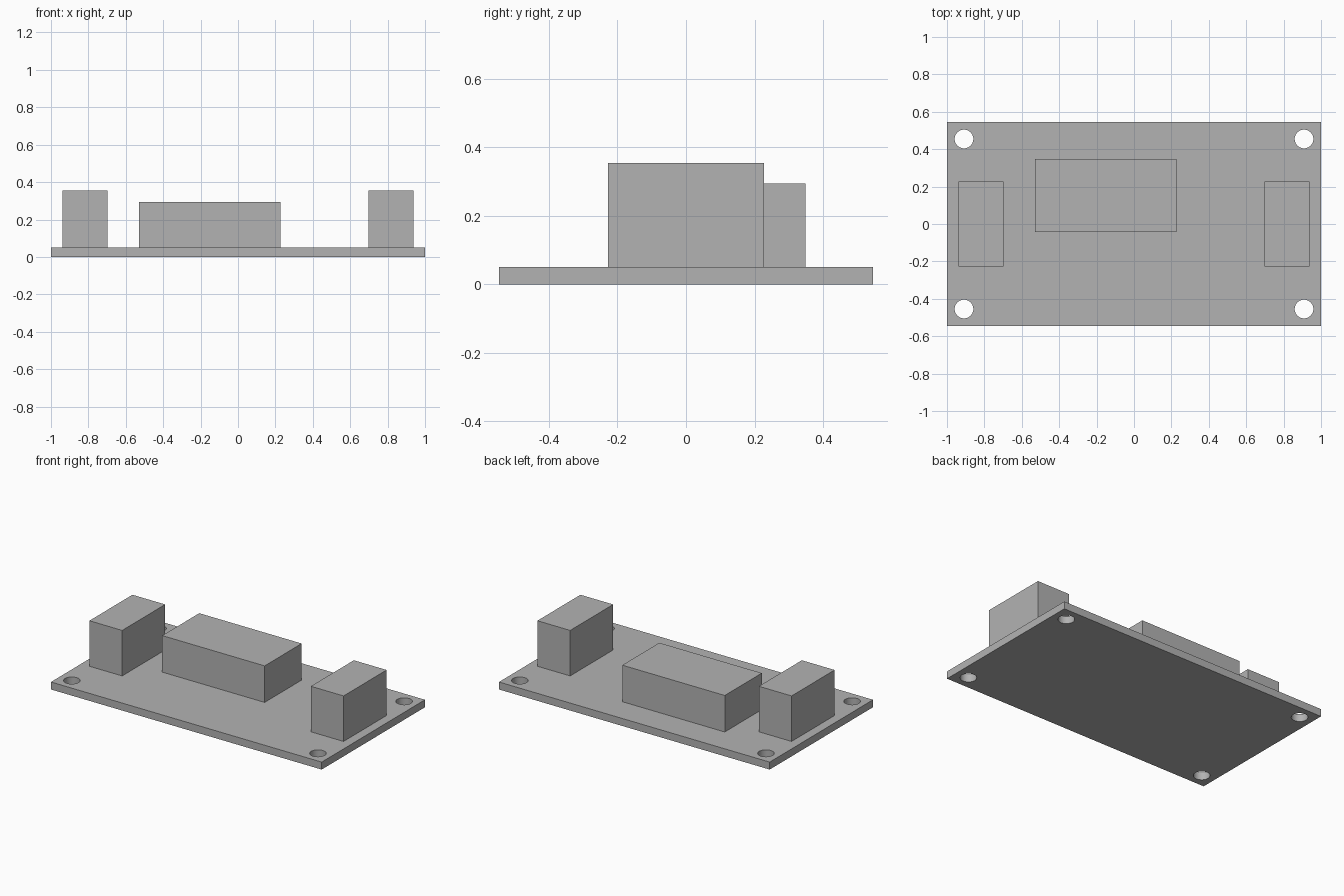
import bpy
import math

if "Cube" in bpy.data.objects:
    bpy.data.objects.remove(bpy.data.objects["Cube"], do_unlink=True)

# Single grey finish
GREY = (0.45, 0.45, 0.45, 1.0)
grey = bpy.data.materials.new("plain_grey")
grey.use_nodes = True
grey.diffuse_color = GREY
grey.node_tree.nodes["Principled BSDF"].inputs["Base Color"].default_value = GREY


def block(name, x, y, z):
    """Box spanning the given (low, high) range on each axis."""
    spans = (x, y, z)
    bpy.ops.mesh.primitive_cube_add(size=1, location=[(a + b) / 2 for a, b in spans])
    obj = bpy.context.object
    obj.name = name
    obj.scale = [b - a for a, b in spans]
    bpy.ops.object.transform_apply(location=False, rotation=False, scale=True)
    obj.data.materials.append(grey)
    return obj


BOARD_TOP = 0.05

# Circuit board with four round corner mounting holes
board = block("board", (-1, 1), (-0.545, 0.545), (0, BOARD_TOP))
for sx in (-1, 1):
    for sy in (-1, 1):
        bpy.ops.mesh.primitive_cylinder_add(
            vertices=48, radius=0.05, depth=0.3, location=(sx * 0.909, sy * 0.4545, 0.025))
        cutter = bpy.context.object
        cutter.name = "hole_cutter"
        cutter.hide_render = True
        cutter.data.materials.append(grey)
        bpy.context.view_layer.objects.active = board
        cut = board.modifiers.new("mounting_hole", "BOOLEAN")
        cut.operation = "DIFFERENCE"
        cut.solver = "EXACT"
        cut.object = cutter
        bpy.ops.object.modifier_apply(modifier=cut.name)
        bpy.data.objects.remove(cutter, do_unlink=True)

# Smooth hole walls, sharp board edges
bpy.ops.object.select_all(action="DESELECT")
board.select_set(True)
bpy.context.view_layer.objects.active = board
bpy.ops.object.shade_smooth_by_angle(angle=math.radians(30))

# Terminal blocks at both ends
block("left_terminal", (0.697, 0.939), (-0.227, 0.227), (BOARD_TOP, 0.354))
block("right_terminal", (-0.939, -0.697), (-0.227, 0.227), (BOARD_TOP, 0.354))

# Relay body, offset toward the back right
block("relay", (-0.53, 0.227), (-0.043, 0.348), (BOARD_TOP, 0.294))
